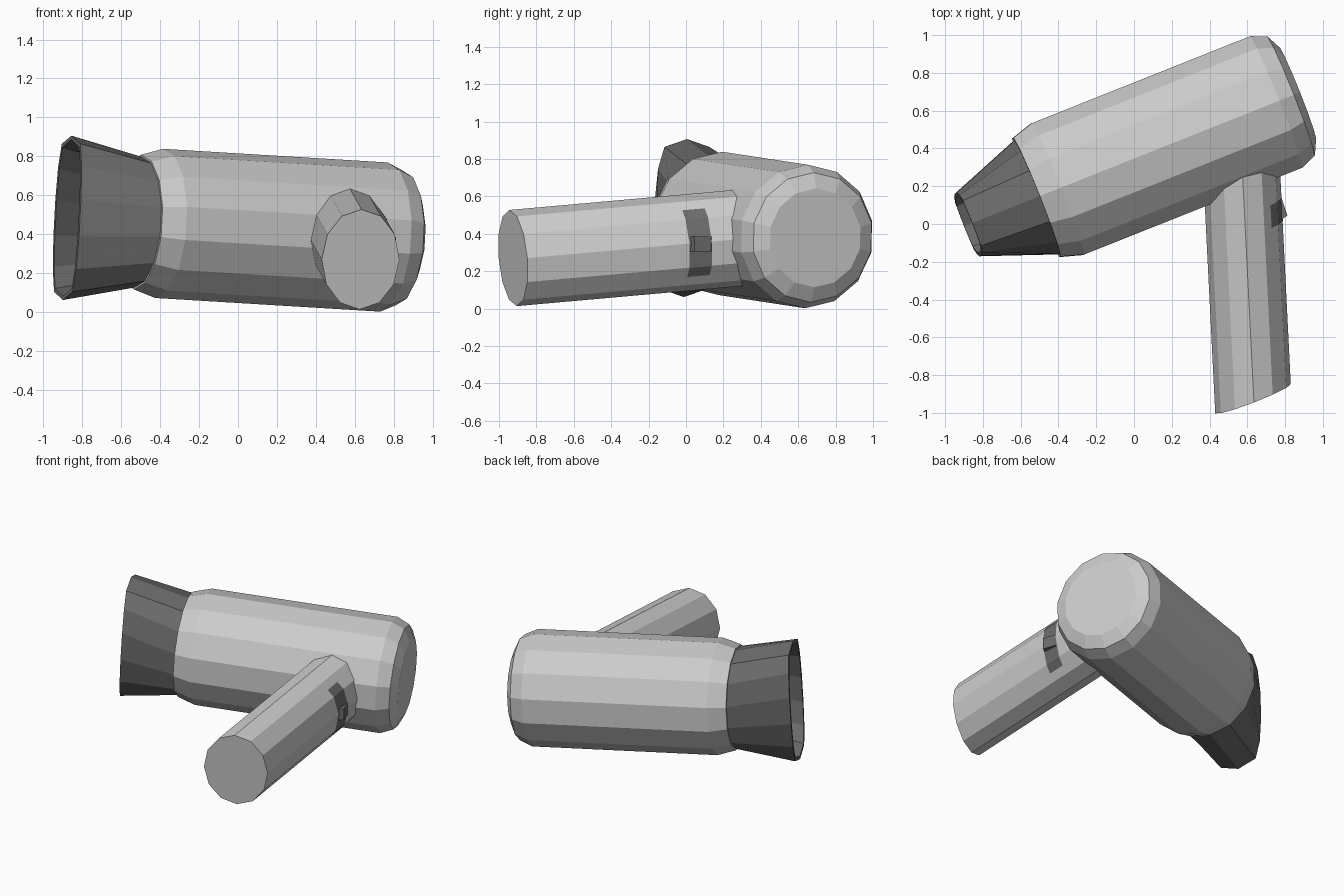
import bpy, bmesh
from math import sin, cos, radians, tau, pi
from mathutils import Vector as V

if "Cube" in bpy.data.objects:
    bpy.data.objects.remove(bpy.data.objects["Cube"])

dark = bpy.data.materials.new("dark_plastic")
dark.diffuse_color = (0.15, 0.15, 0.15, 1)
dark.use_nodes = True
dark.node_tree.nodes["Principled BSDF"].inputs["Base Color"].default_value = dark.diffuse_color


def loft(name, rings, caps=True, closed=True, mat=None):
    """Skin a list of equal-length point rings into a flat-shaded mesh."""
    bm = bmesh.new()
    vs = [[bm.verts.new(p) for p in r] for r in rings]
    n = len(rings[0])
    for a, b in zip(vs, vs[1:]):
        for i in range(n if closed else n - 1):
            j = (i + 1) % n
            bm.faces.new((a[i], a[j], b[j], b[i]))
    if caps:
        bm.faces.new(vs[0][::-1])
        bm.faces.new(vs[-1])
    bmesh.ops.recalc_face_normals(bm, faces=bm.faces)
    me = bpy.data.meshes.new(name)
    bm.to_mesh(me)
    bm.free()
    ob = bpy.data.objects.new(name, me)
    bpy.context.collection.objects.link(ob)
    if mat:
        me.materials.append(mat)
    return ob


# Barrel frame: axis runs from the nozzle to the rear
O = V((-0.405, 0.185, 0.455))
A = V((1.155, 0.46, -0.07)).normalized()
T = A.cross(V((0, 0, 1))).normalized()
U = T.cross(A)
N = 14
angles = [pi / 2 + tau * i / N for i in range(N)]


def circle(s, r):
    return [O + A * s + T * r * cos(a) + U * r * sin(a) for a in angles]


def slot(s, w, h):
    def side(c):
        return (1 if c > 0 else -1) * abs(c) ** 0.4 if abs(c) > 1e-6 else 0
    return [O + A * s + T * w * side(cos(a)) + U * h * sin(a) for a in angles]


# Barrel with bevelled ends
loft("barrel", [circle(s, r) for s, r in
     [(-0.12, 0.347), (0, 0.384), (1.245, 0.384), (1.33, 0.347), (1.37, 0.265)]])

# Hollow flattened nozzle
loft("nozzle", [circle(-0.11, 0.335), slot(-0.51, 0.18, 0.423),
                slot(-0.51, 0.16, 0.403), circle(-0.125, 0.315)],
     caps=False, mat=dark)


# Handle: oval section, sheared parallel to the barrel
def handle_point(y, deg, k=1.0):
    d = y + 0.925
    c = V((0.63 - 0.05 * d, y, 0.27 + 0.089 * d))
    a = radians(deg)
    return c + V((0.2, 0.077, 0)) * k * cos(a) + V((0.005, -0.02, 0.257)) * k * sin(a)


loft("handle", [[handle_point(y, 30 * i) for i in range(12)] for y in (-0.925, 0.45)])


# Switch plate wrapped over the handle's rear side
def plate_ring(y):
    p = {d: handle_point(y, d, 1.015) for d in (-60, -30, 0, 30, 60)}
    return [(p[-60] + p[-30]) / 2, p[-30], p[0], p[30], (p[30] + p[60]) / 2]


loft("switch_plate", [plate_ring(-0.06), plate_ring(0.06)],
     caps=False, closed=False, mat=dark)

# Wedge-shaped rocker switch
profile = [(0.75, 0.10), (0.782, 0.135), (0.812, 0.045), (0.77, 0.015)]
loft("switch", [[V((x, y, z)) for x, y in profile] for z in (0.305, 0.385)], mat=dark)
